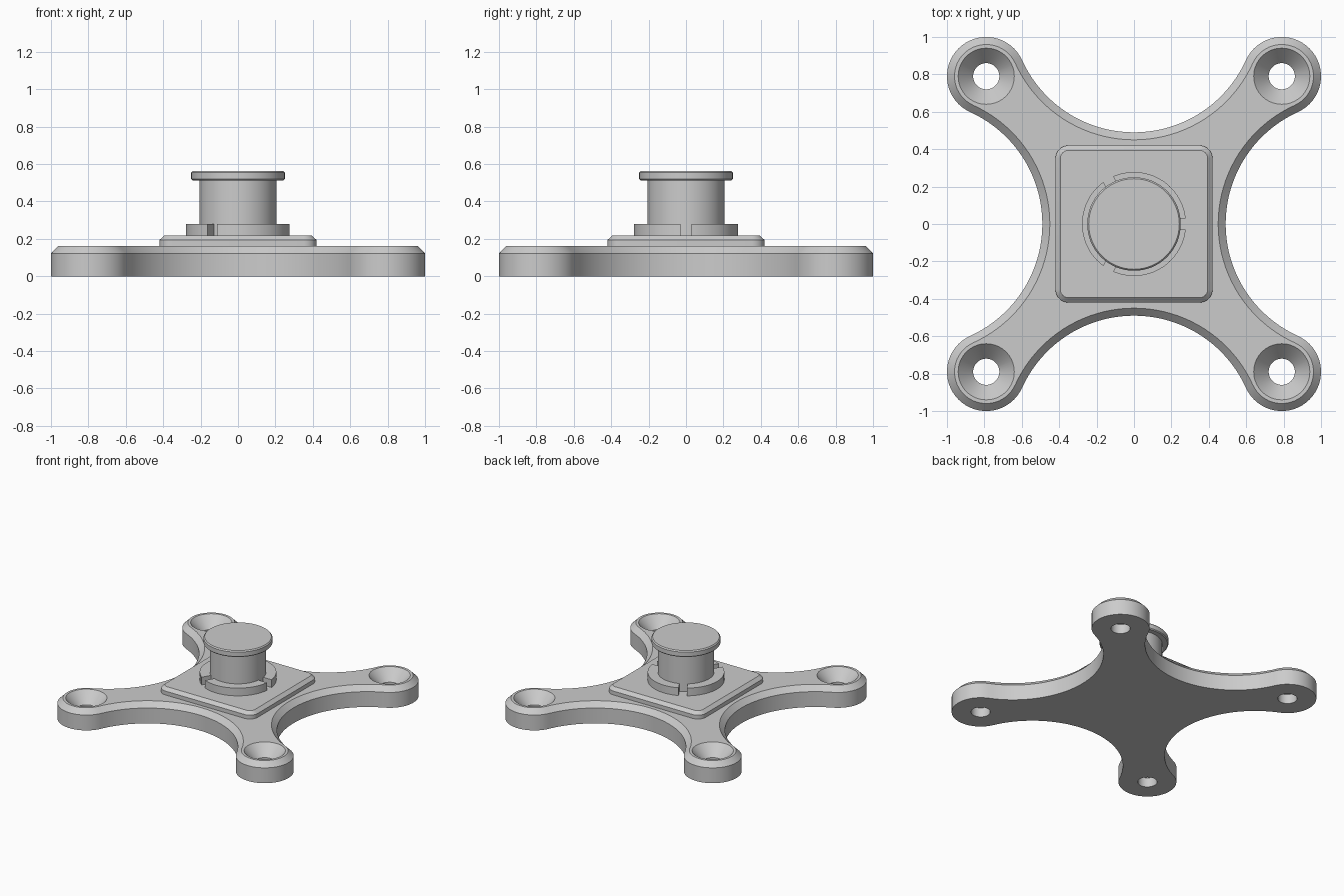
import bpy, bmesh
from math import sin, cos, pi, asin, atan2, radians

if "Cube" in bpy.data.objects:
    bpy.data.objects.remove(bpy.data.objects["Cube"])

def finish(name, bm):
    bmesh.ops.recalc_face_normals(bm, faces=bm.faces)
    me = bpy.data.meshes.new(name)
    bm.to_mesh(me)
    bm.free()
    ob = bpy.data.objects.new(name, me)
    bpy.context.collection.objects.link(ob)
    return ob

def smooth(ob):
    bpy.ops.object.select_all(action='DESELECT')
    bpy.context.view_layer.objects.active = ob
    ob.select_set(True)
    bpy.ops.object.shade_smooth_by_angle(angle=radians(30))

def loft(name, sections):
    """Solid from (outline, z) sections that share a point count."""
    bm = bmesh.new()
    rings = [[bm.verts.new((x, y, z)) for x, y in pts] for pts, z in sections]
    n = len(rings[0])
    for a, b in zip(rings, rings[1:]):
        for i in range(n):
            j = (i + 1) % n
            bm.faces.new((a[i], a[j], b[j], b[i]))
    bm.faces.new(rings[0][::-1])
    bm.faces.new(rings[-1])
    return finish(name, bm)

def arc(cx, cy, r, a0, a1, n):
    return [(cx + r * cos(a0 + (a1 - a0) * i / n), cy + r * sin(a0 + (a1 - a0) * i / n))
            for i in range(n + 1)]

def circle(r, cx=0, cy=0, n=64):
    return arc(cx, cy, r, 0, 2 * pi, n)[:-1]

def turn4(pts):
    out = []
    for c, s in ((1, 0), (0, 1), (-1, 0), (0, -1)):
        out += [(c * x - s * y, s * x + c * y) for x, y in pts]
    return out

# Four-armed plate: round lobes joined by tangent concave arcs
LOBE, LOBE_R, WAIST = 0.79, 0.21, 0.49
k = WAIST - LOBE_R
C = (2 * LOBE ** 2 - k ** 2) / (2 * LOBE - 2 * k)
T = atan2(C - LOBE, LOBE)

def plate_outline(inset):
    lobe = arc(LOBE, LOBE, LOBE_R - inset, T - pi / 2, pi - T, 32)
    # lobe starts where the arc of the right-hand side ends
    lobe = arc(LOBE, LOBE, LOBE_R - inset, -(pi / 2 - T), pi - T, 32)
    side = arc(0, C, C - WAIST + inset, -T, T - pi, 40)
    return turn4(lobe + side[1:-1])

plate = loft("base_plate", [(plate_outline(0), 0), (plate_outline(0), 0.123),
                            (plate_outline(0.04), 0.163)])

# Countersunk screw holes
for sx in (-1, 1):
    for sy in (-1, 1):
        x, y = sx * LOBE, sy * LOBE
        cutter = loft("screw_hole_cutter", [
            (circle(0.07, x, y), -0.05), (circle(0.07, x, y), 0.075),
            (circle(0.15, x, y), 0.163), (circle(0.15, x, y), 0.25)])
        cutter.hide_render = True
        mod = plate.modifiers.new("hole", 'BOOLEAN')
        mod.operation, mod.solver, mod.object = 'DIFFERENCE', 'EXACT', cutter
        bpy.context.view_layer.objects.active = plate
        bpy.ops.object.modifier_apply(modifier=mod.name)
        bpy.data.objects.remove(cutter)
smooth(plate)

# Raised square pad with rounded corners and chamfered rim
def pad_outline(inset):
    return turn4(arc(0.35, 0.35, 0.07 - inset, 0, pi / 2, 10))

smooth(loft("square_pad", [(pad_outline(0), 0.16), (pad_outline(0), 0.194),
                           (pad_outline(0.026), 0.218)]))

# Post with wider cap
smooth(loft("post_and_cap", [
    (circle(0.205), 0.215), (circle(0.205), 0.513), (circle(0.243), 0.513),
    (circle(0.25), 0.52), (circle(0.25), 0.555), (circle(0.242), 0.564)]))

# Collar of three segments separated by parallel-sided slots
GAP = 0.03
for i in range(3):
    a = i * 2 * pi / 3
    b = a + 2 * pi / 3
    ro, ri = 0.278, 0.203
    go, gi = asin(GAP / ro), asin(GAP / ri)
    pts = arc(0, 0, ro, a + go, b - go, 24) + arc(0, 0, ri, b - gi, a + gi, 24)
    smooth(loft("collar_segment", [(pts, 0.215), (pts, 0.28)]))
